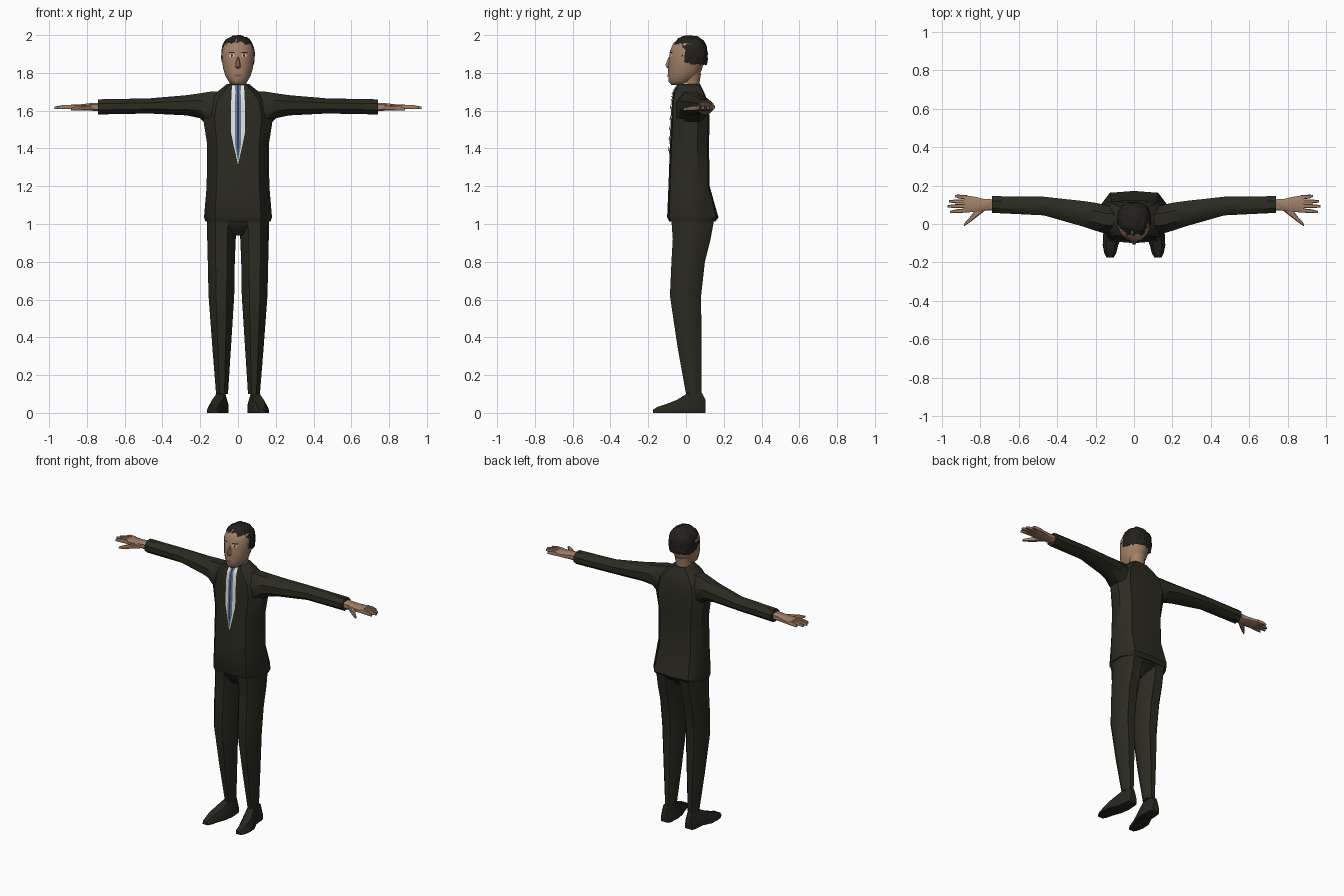
import bpy, bmesh, math, random
from mathutils import Vector
from mathutils.bvhtree import BVHTree

random.seed(4)


def material(name, *rgb):
    m = bpy.data.materials.new(name)
    m.diffuse_color = (*rgb, 1)
    return m


SUIT = material("suit olive black", .024, .024, .015)
SHOE = material("shoe black", .020, .019, .013)
HAIR = material("hair black", .016, .015, .011)
SKIN = material("skin", .36, .215, .135)
SHIRT = material("shirt white", .78, .78, .78)
TIE = material("tie blue", .13, .20, .36)
STRIPE = material("tie dark blue", .03, .05, .10)
EYE = material("eye white", .75, .75, .72)
DARK = material("pupil and brow", .015, .012, .01)
LIPS = material("lips", .22, .10, .07)


def polygon(n, fit=True):
    """Unit n-gon with flat sides, stretched to touch +-1."""
    k = 1 / math.cos(math.pi / n) if fit else 1
    return [(k * math.cos((i + .5) * math.tau / n), k * math.sin((i + .5) * math.tau / n)) for i in range(n)]


OCT, ROUND = polygon(8), polygon(16)
BOX = [(-1, -.6), (-.7, -1), (.7, -1), (1, -.6), (1, .6), (.7, 1), (-.7, 1), (-1, .6)]
TORSO = [(0, -1), (.68, -.92), (1, -.3), (1, .4), (.7, .93), (0, 1), (-.7, .93), (-1, .4), (-1, -.3), (-.68, -.92)]
SOLE = [(-1, -1), (1, -1), (1, -.2), (.55, 1), (-.55, 1), (-1, -.2)]


def finish(name, bm, mat, mirror=False, angle=40):
    me = bpy.data.meshes.new(name)
    bm.to_mesh(me)
    bm.free()
    ob = bpy.data.objects.new(name, me)
    bpy.context.collection.objects.link(ob)
    me.materials.append(mat)
    if angle:
        bpy.ops.object.select_all(action='DESELECT')
        ob.select_set(True)
        bpy.context.view_layer.objects.active = ob
        bpy.ops.object.shade_smooth_by_angle(angle=math.radians(angle))
    if mirror:
        mod = ob.modifiers.new("mirror", 'MIRROR')
        mod.use_mirror_merge = False
    return ob


def loft(name, stations, mat, axis='z', shape=OCT, mirror=False, angle=40):
    """Station: (position on axis, u min, u max, v min, v max)."""
    bm = bmesh.new()
    rings = []
    for p, u0, u1, v0, v1 in stations:
        ring = []
        for a, b in shape:
            u, v = (u0 + u1) / 2 + a * (u1 - u0) / 2, (v0 + v1) / 2 + b * (v1 - v0) / 2
            ring.append(bm.verts.new({'x': (p, u, v), 'y': (u, p, v), 'z': (u, v, p)}[axis]))
        rings.append(ring)
    n = len(shape)
    for r, q in zip(rings, rings[1:]):
        for i in range(n):
            bm.faces.new((r[i], r[(i + 1) % n], q[(i + 1) % n], q[i]))
    bm.faces.new(rings[0])
    bm.faces.new(rings[-1])
    bmesh.ops.recalc_face_normals(bm, faces=bm.faces)
    return finish(name, bm, mat, mirror, angle)


def plate(name, rows, mat, target, off, mirror=False):
    """Thin detail laid on the front of target. Row: (z, x min, x max)."""
    me = target.data
    tree = BVHTree.FromPolygons([v.co for v in me.vertices], [p.vertices[:] for p in me.polygons])
    bm = bmesh.new()
    grid = []
    for z, x0, x1 in rows:
        row = []
        for x in (x0, (x0 + x1) / 2, x1):
            hit = tree.ray_cast(Vector((x, -1, z)), Vector((0, 1, 0)))[0]
            row.append(bm.verts.new((x, (hit.y if hit else -.05) - off, z)))
        grid.append(row)
    for r, q in zip(grid, grid[1:]):
        for i in range(2):
            f = bm.faces.new((r[i], r[i + 1], q[i + 1], q[i]))
            f.normal_update()
            if f.normal.y > 0:
                f.normal_flip()
    return finish(name, bm, mat, mirror, 0)


# Trousers
loft("trouser_legs", [(.10, .053, .116, 0, .082), (.35, .037, .136, -.045, .082), (.62, .02, .156, -.085, .08),
                      (.8, .017, .16, -.077, .10), (.92, .012, .163, -.07, .13), (1.03, .006, .165, -.078, .15)],
     SUIT, mirror=True)
loft("trouser_seat", [(.94, -.045, .045, -.035, .07), (.97, -.075, .075, -.06, .10),
                      (1.0, -.14, .14, -.075, .14), (1.05, -.165, .165, -.08, .15)], SUIT)

# Shoes, toes turned slightly out
loft("shoes", [(.102, .065, .115, 0, .07), (.085, .055, .125, 0, .105), (.01, .05, .13, 0, .105),
               (-.05, .06, .16, 0, .068), (-.11, .082, .163, 0, .045), (-.15, .092, .155, 0, .032),
               (-.174, .105, .143, 0, .018)], SHOE, 'y', SOLE, True)

# Jacket body and sleeves
jacket = loft("jacket", [(1.012, -.172, .172, -.088, .155), (1.035, -.18, .18, -.1, .172),
                         (1.2, -.166, .166, -.093, .125), (1.42, -.163, .163, -.085, .122),
                         (1.56, -.185, .185, -.078, .125), (1.65, -.165, .165, -.074, .115),
                         (1.70, -.11, .11, -.066, .095), (1.74, -.06, .06, -.042, .075)],
              SUIT, shape=TORSO)
loft("sleeves", [(.05, -.05, .09, 1.50, 1.705), (.15, -.05, .10, 1.51, 1.70), (.2, -.035, .11, 1.56, 1.692),
                 (.27, -.012, .12, 1.575, 1.682), (.47, .045, .142, 1.585, 1.665), (.74, .058, .145, 1.58, 1.66)],
     SUIT, 'x', OCT, True)

# Shirt and tie laid into the jacket opening
loft("shirt_collar", [(1.69, -.042, .042, -.035, .07), (1.748, -.04, .04, -.034, .068)], SHIRT)
plate("shirt_front", [(1.32, -.001, .001), (1.42, -.024, .024), (1.48, -.036, .036), (1.56, -.037, .037),
                      (1.65, -.036, .036), (1.70, -.034, .034), (1.738, -.03, .03)], SHIRT, jacket, .003)
plate("tie", [(1.34, -.002, .002), (1.42, -.016, .016), (1.56, -.017, .017), (1.65, -.016, .016),
              (1.70, -.014, .014), (1.735, -.018, .018)], TIE, jacket, .006)
plate("tie_stripe", [(1.36, -.002, .002), (1.42, -.005, .005), (1.56, -.005, .005), (1.65, -.005, .005),
                     (1.70, -.005, .005), (1.735, -.005, .005)], STRIPE, jacket, .008)

# Hands: palm, four fingers and thumb
loft("palms", [(.72, .072, .128, 1.597, 1.643), (.78, .07, .13, 1.6, 1.64), (.83, .062, .142, 1.602, 1.634),
               (.885, .06, .15, 1.606, 1.632)], SKIN, 'x', BOX, True)
for name, y, tip_y, tip in (("index_fingers", .071, .062, .958), ("middle_fingers", .094, .092, .972),
                            ("ring_fingers", .117, .118, .963), ("little_fingers", .139, .146, .932)):
    mid = (.87 + tip) / 2 + .01
    my = (y + tip_y) / 2
    loft(name, [(.87, y - .011, y + .011, 1.609, 1.631), (mid, my - .010, my + .010, 1.609, 1.629),
                (tip, tip_y - .006, tip_y + .006, 1.609, 1.621)], SKIN, 'x', BOX, True)
loft("thumbs", [(.775, .07, .11, 1.602, 1.632), (.82, .035, .08, 1.6, 1.627), (.855, .008, .035, 1.6, 1.622),
                (.885, -.012, .002, 1.602, 1.614)], SKIN, 'x', BOX, True)

# Neck and head
loft("neck", [(1.68, -.045, .045, -.015, .07), (1.74, -.045, .045, -.012, .07), (1.80, -.055, .055, -.03, .08)],
     SKIN, shape=ROUND)
head = loft("head", [(1.737, -.03, .03, -.078, -.01), (1.752, -.048, .048, -.092, .03),
                     (1.785, -.067, .067, -.094, .07), (1.82, -.078, .078, -.094, .085),
                     (1.87, -.085, .085, -.09, .097), (1.92, -.085, .085, -.084, .10),
                     (1.955, -.072, .072, -.068, .09), (1.98, -.04, .04, -.035, .05)],
            SKIN, shape=ROUND, angle=60)
loft("nose", [(1.885, -.006, .006, -.092, -.07), (1.845, -.013, .013, -.108, -.07),
              (1.832, -.015, .015, -.106, -.07), (1.824, -.01, .01, -.095, -.07)], SKIN, shape=OCT)

# Eyes, brows and mouth
plate("eye_whites", [(1.884, .024, .040), (1.891, .018, .047), (1.898, .024, .042)], EYE, head, .002, True)
plate("pupils", [(1.885, .029, .036), (1.891, .027, .038), (1.898, .029, .036)], DARK, head, .0035, True)
plate("brows", [(1.904, .016, .05), (1.911, .02, .052)], DARK, head, .003, True)
plate("mouth", [(1.778, -.012, .012), (1.785, -.025, .025), (1.792, -.012, .012)], LIPS, head, .003)

# Curly hair: rounded cap with a bumpy surface, open at the face and nape
bm = bmesh.new()
bmesh.ops.create_icosphere(bm, subdivisions=4, radius=1)
curls = [Vector([random.gauss(0, 1) for _ in range(3)]).normalized() for _ in range(170)]
for v in bm.verts:
    d = v.co.normalized()
    near = min((d - c).length for c in curls)
    bump = 1.03 - .07 * min(1, near / .2) ** 2
    p = sum(abs(c) ** 2.5 for c in d) ** (-1 / 2.5) * bump
    v.co = Vector((d.x * .087 * p, .02 + d.y * .094 * p, 1.89 + d.z * .107 * p))
gone = [v for v in bm.verts if v.co.z < 1.835 or (v.co.y < -.03 and v.co.z < 1.945)]
bmesh.ops.delete(bm, geom=gone, context='VERTS')
finish("curly_hair", bm, HAIR, angle=30)
